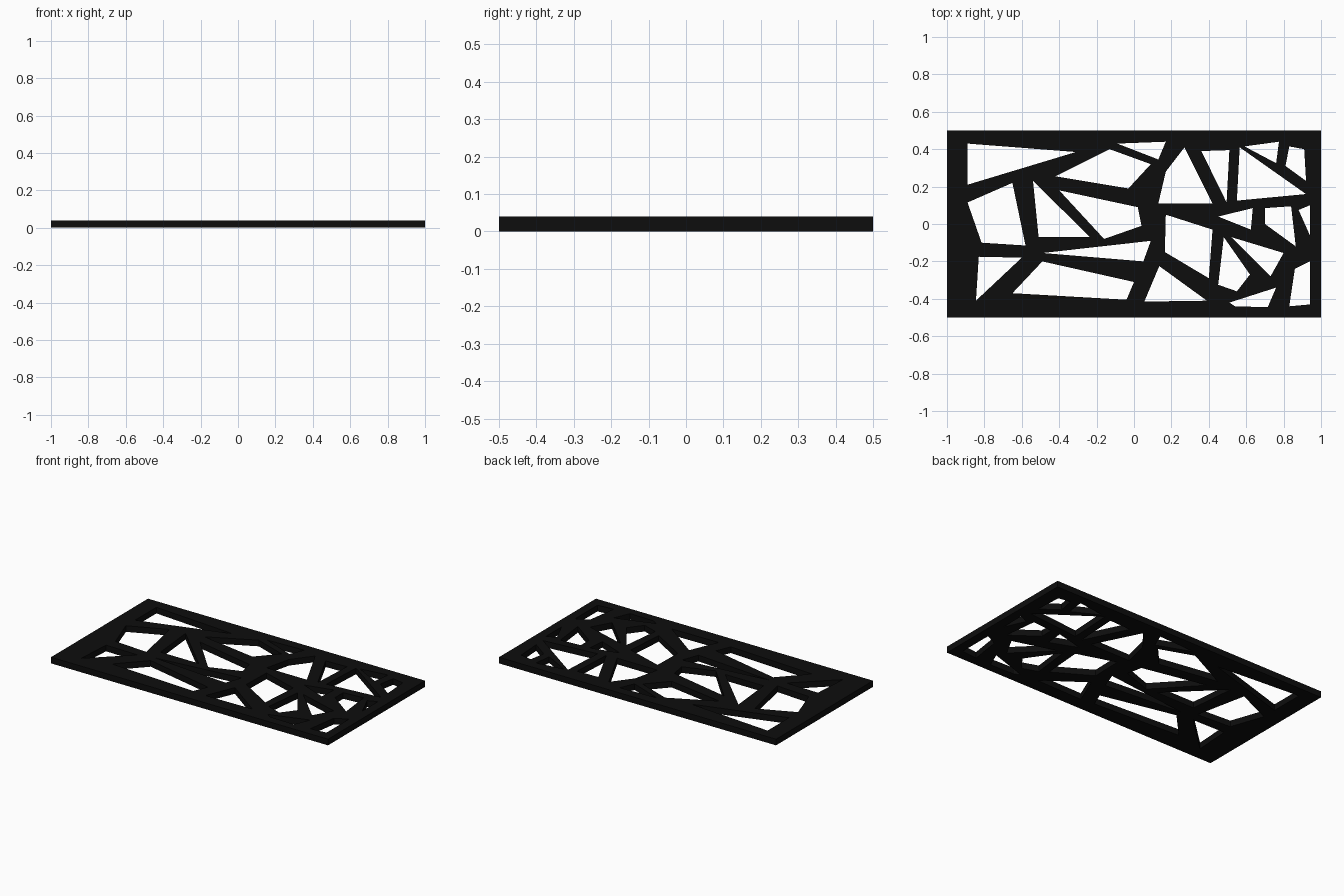
import bpy, bmesh

THICK = 0.04

# Flat panel outline; nested closed splines become openings
curve = bpy.data.curves.new("lattice_panel", 'CURVE')
curve.dimensions = '2D'
curve.fill_mode = 'BOTH'
curve.extrude = THICK / 2


def outline(*pts):
    s = curve.splines.new('POLY')
    s.points.add(len(pts) - 1)
    for p, (x, y) in zip(s.points, pts):
        p.co = (x, y, 0, 1)
    s.use_cyclic_u = True


# Outer frame
outline((-1, -0.5), (1, -0.5), (1, 0.5), (-1, 0.5))

# Openings at the left end
outline((-0.89, 0.43), (-0.31, 0.385), (-0.89, 0.21))
outline((-0.89, 0.115), (-0.65, 0.22), (-0.58, -0.115), (-0.815, -0.10))
outline((-0.83, -0.175), (-0.60, -0.18), (-0.845, -0.41))

# Openings in the middle
outline((-0.42, 0.255), (-0.13, 0.40), (0.09, 0.32), (-0.03, 0.19))
outline((-0.09, 0.43), (0.17, 0.44), (0.13, 0.345))
outline((-0.54, 0.23), (-0.235, -0.07), (-0.51, -0.07))
outline((-0.40, 0.18), (0.02, 0.09), (0.04, -0.01), (-0.16, -0.08))
outline((-0.49, -0.155), (0.09, -0.09), (0.05, -0.20))
outline((-0.49, -0.20), (0.0, -0.31), (-0.04, -0.405), (-0.65, -0.37))
outline((0.135, -0.225), (0.39, -0.41), (0.055, -0.415))
outline((0.17, 0.05), (0.42, -0.03), (0.40, -0.29), (0.165, -0.15))
outline((0.27, 0.41), (0.42, 0.11), (0.13, 0.11), (0.17, 0.28))

# Openings at the right end
outline((0.36, 0.39), (0.51, 0.395), (0.495, 0.115))
outline((0.565, 0.41), (0.92, 0.16), (0.55, 0.125))
outline((0.59, 0.415), (0.775, 0.44), (0.76, 0.325))
outline((0.83, 0.415), (0.91, 0.40), (0.92, 0.23), (0.81, 0.31))
outline((0.45, 0.04), (0.635, 0.085), (0.625, -0.03))
outline((0.70, 0.085), (0.84, 0.095), (0.865, -0.12), (0.70, 0.0))
outline((0.88, 0.075), (0.94, 0.10), (0.94, -0.06))
outline((0.52, -0.07), (0.80, -0.155), (0.73, -0.28))
outline((0.48, -0.07), (0.62, -0.27), (0.55, -0.36), (0.45, -0.325))
outline((0.51, -0.42), (0.76, -0.34), (0.715, -0.445), (0.54, -0.44))
outline((0.86, -0.24), (0.94, -0.20), (0.94, -0.43), (0.83, -0.44))

panel = bpy.data.objects.new("lattice_panel", curve)
bpy.context.collection.objects.link(panel)
bpy.context.view_layer.objects.active = panel
panel.select_set(True)
bpy.ops.object.convert(target='MESH')
panel = bpy.context.object
panel.name = "lattice_panel"

# Weld into one solid resting on the ground
bm = bmesh.new()
bm.from_mesh(panel.data)
bmesh.ops.remove_doubles(bm, verts=bm.verts, dist=1e-4)
bmesh.ops.translate(bm, verts=bm.verts, vec=(0, 0, THICK / 2))
bmesh.ops.recalc_face_normals(bm, faces=bm.faces)
for f in bm.faces:
    f.smooth = False
bm.to_mesh(panel.data)
bm.free()

# Black finish
mat = bpy.data.materials.new("black")
mat.diffuse_color = (0.004, 0.004, 0.004, 1)
panel.data.materials.clear()
panel.data.materials.append(mat)
